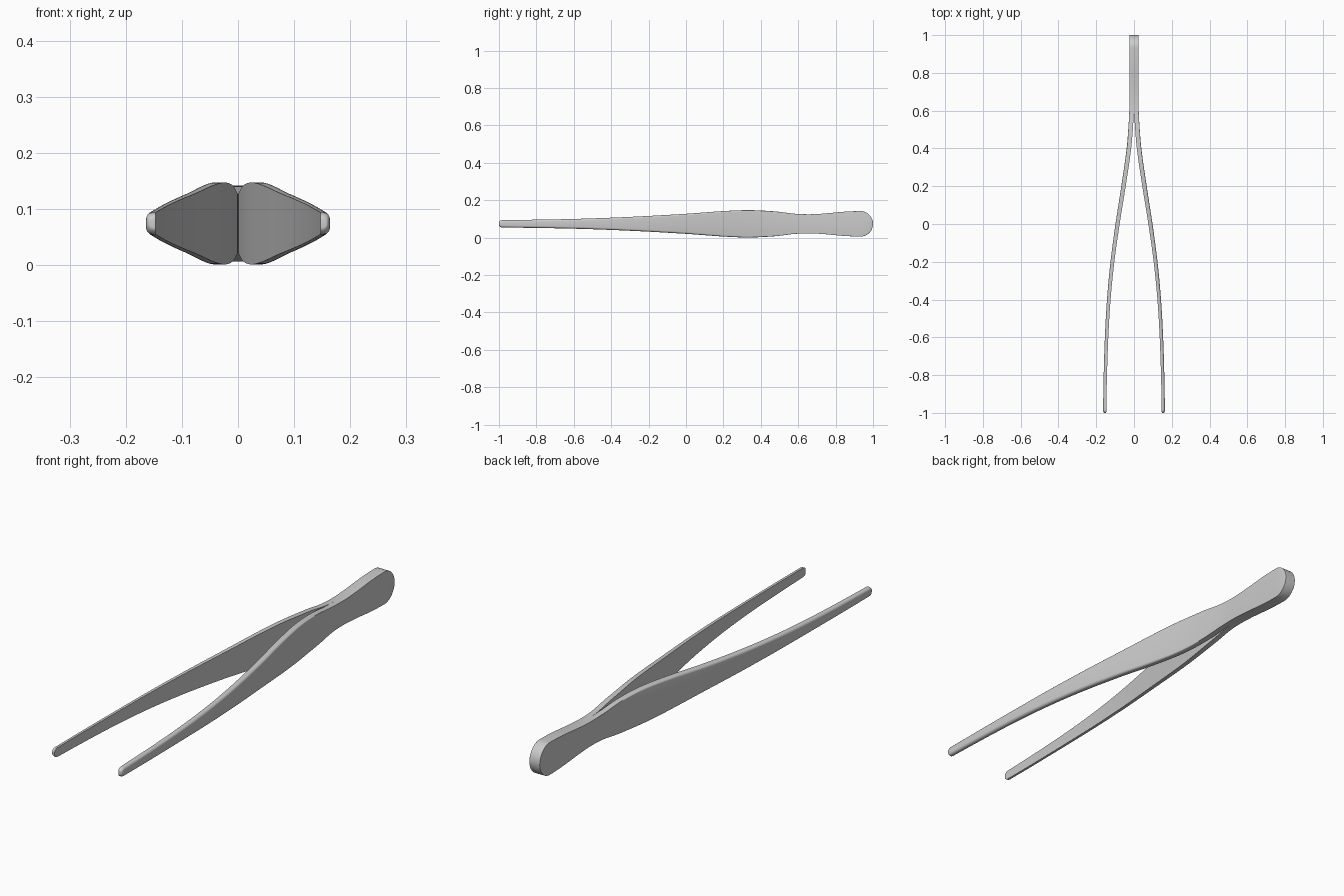
import bpy, bmesh
from math import sin, cos, pi, sqrt

if "Cube" in bpy.data.objects:
    bpy.data.objects.remove(bpy.data.objects["Cube"])

ZC = 0.074   # mid height of the tool
SPLIT = 0.63  # where the two arms part

# Key stations along y: inner face x, half height, thickness, outer corner radius
INNER = [(-1, .147), (-.8, .143), (-.6, .136), (-.4, .124), (-.2, .104), (0, .076),
         (.2, .044), (.4, .015), (.55, .003), (.63, 0), (1, 0)]
HALF_H = [(-1, .019), (-.6, .026), (-.3, .037), (0, .0535), (.2, .068), (.34, .073),
          (.48, .066), (.58, .054), (.66, .051), (.74, .055), (.85, .065), (.93, .068), (1, .068)]
THICK = [(-1, .017), (-.4, .019), (0, .022), (.4, .024), (1, .024)]
ROUND = [(-1, .011), (-.4, .011), (0, .010), (.3, .007), (.55, .001), (1, .001)]


def curve(keys, y):
    """Smooth interpolation through the keys."""
    n = len(keys)

    def slope(i):
        a, b = keys[max(i - 1, 0)], keys[min(i + 1, n - 1)]
        return (b[1] - a[1]) / (b[0] - a[0])
    i = 0
    while i < n - 2 and y > keys[i + 1][0]:
        i += 1
    (y0, v0), (y1, v1) = keys[i], keys[i + 1]
    d = y1 - y0
    t = (y - y0) / d
    return ((2*t**3 - 3*t*t + 1) * v0 + (t**3 - 2*t*t + t) * d * slope(i)
            + (3*t*t - 2*t**3) * v1 + (t**3 - t*t) * d * slope(i + 1))


def section(y):
    """Flat inner side, outer corners rounded, ends rounded off in profile."""
    x = 0 if y >= SPLIT else max(curve(INNER, y), 0)
    h, t, r = curve(HALF_H, y), curve(THICK, y), curve(ROUND, y)
    if y > .932:
        h *= max(sqrt(max(0, 1 - ((y - .932) / .068) ** 2)), .03)
    if y < -.982:
        k = sqrt(max(0, 1 - ((-.982 - y) / .018) ** 2))
        h *= .35 + .65 * k
        t *= .6 + .4 * k
    r = min(r, h * .8, t * .8)
    pts = [(x, y, ZC - h), (x, y, ZC + h)]
    arc = [i * pi / 10 for i in range(6)]
    pts += [(x + t - r + r * sin(a), y, ZC + h - r + r * cos(a)) for a in arc]
    pts += [(x + t - r + r * sin(a), y, ZC - h + r - r * cos(a)) for a in reversed(arc)]
    return pts


ys = [-1 + .018 * (1 - cos(i * pi / 16)) for i in range(9)]
ys += [-.982 + (SPLIT + .982) * i / 70 for i in range(1, 71)]
ys += [SPLIT + (.932 - SPLIT) * i / 16 for i in range(1, 17)]
ys += [.932 + .068 * sin(i * pi / 32) for i in range(1, 17)]

# Right arm with its half of the grip, open along the joint
bm = bmesh.new()
rings = [[bm.verts.new(p) for p in section(y)] for y in ys]
n = len(rings[0])
for k in range(len(ys) - 1):
    for j in range(n):
        if j == 0 and ys[k] >= SPLIT - 1e-6:
            continue
        m = (j + 1) % n
        bm.faces.new((rings[k][j], rings[k][m], rings[k + 1][m], rings[k + 1][j]))
bm.faces.new(rings[0])
bm.faces.new(rings[-1][::-1])
bmesh.ops.recalc_face_normals(bm, faces=bm.faces)
mesh = bpy.data.meshes.new("tweezers")
bm.to_mesh(mesh)
bm.free()
tweezers = bpy.data.objects.new("tweezers", mesh)
bpy.context.collection.objects.link(tweezers)

# Smooth shading with crisp edges, then the left arm by mirroring
bpy.context.view_layer.objects.active = tweezers
tweezers.select_set(True)
bpy.ops.object.shade_smooth_by_angle(angle=.6)
mirror = tweezers.modifiers.new("left_arm", 'MIRROR')
mirror.merge_threshold = 1e-5
